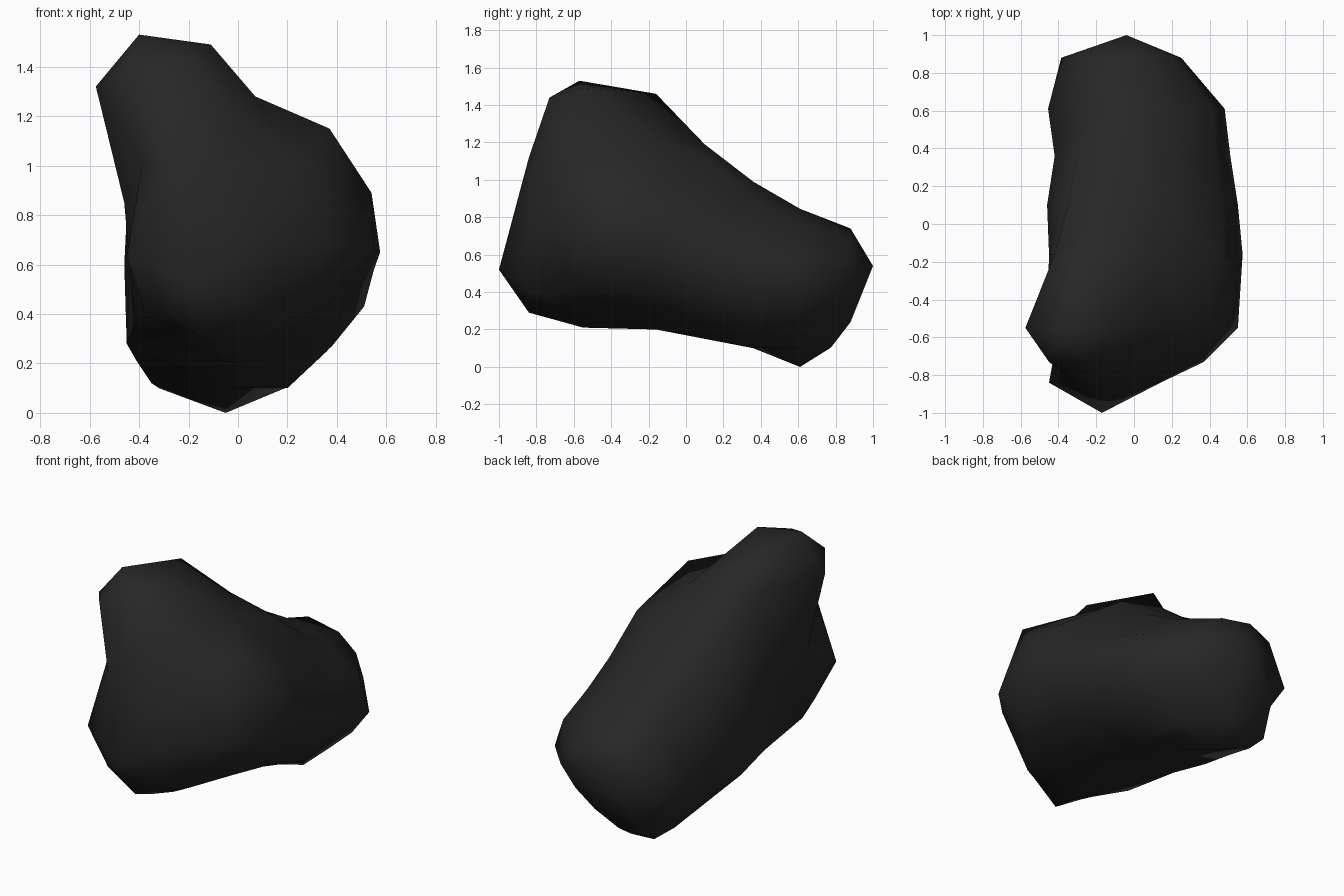
import bpy, bmesh, math

if "Cube" in bpy.data.objects:
    bpy.data.objects.remove(bpy.data.objects["Cube"])

# Cross-sections (x, z) from front to back, anticlockwise from the underside:
# bottom, low right, right, shoulder, neck, crown, crown left, left, low left
stations = [-0.84, -0.73, -0.55, -0.16, 0.1, 0.36, 0.61, 0.88]
sections = [
    [(-.12, .29), (.04, .42), (.14, .66), (.06, .86), (-.06, 1.0), (-.20, 1.12), (-.31, 1.0), (-.45, .63), (-.31, .41)],
    [(-.08, .26), (.18, .37), (.37, .68), (.22, 1.0), (.00, 1.22), (-.22, 1.44), (-.45, 1.38), (-.43, .72), (-.38, .42)],
    [(-.06, .21), (.36, .43), (.55, .66), (.37, 1.15), (.07, 1.28), (-.11, 1.49), (-.575, 1.32), (-.46, .85), (-.42, .38)],
    [(.00, .20), (.40, .37), (.575, .65), (.45, .97), (.10, 1.22), (-.28, 1.46), (-.42, 1.32), (-.45, .80), (-.43, .33)],
    [(-.02, .15), (.38, .27), (.55, .58), (.46, .77), (.18, 1.12), (-.12, 1.19), (-.35, 1.13), (-.46, .60), (-.45, .28)],
    [(-.03, .10), (.20, .10), (.51, .43), (.43, .68), (.20, .91), (-.06, .99), (-.30, .94), (-.42, .50), (-.41, .21)],
    [(-.05, .00), (.36, .25), (.48, .41), (.42, .59), (.20, .77), (-.06, .845), (-.26, .79), (-.455, .40), (-.35, .12)],
    [(.00, .24), (.15, .34), (.25, .46), (.20, .60), (.08, .70), (-.13, .74), (-.27, .67), (-.385, .41), (-.28, .25)],
]

# Boulder: loft the sections and close both ends to a blunt point
bm = bmesh.new()
rings = [[bm.verts.new((x, y, z)) for x, z in sec] for y, sec in zip(stations, sections)]
n = len(rings[0])
for a, b in zip(rings, rings[1:]):
    for i in range(n):
        j = (i + 1) % n
        bm.faces.new((a[i], a[j], b[j], b[i]))
for ring, tip in ((rings[0], (-.17, -1.0, .52)), (rings[-1], (-.04, 1.0, .54))):
    t = bm.verts.new(tip)
    for i in range(n):
        bm.faces.new((t, ring[i], ring[(i + 1) % n]))


def split_edge(a, b, co):
    """Add a corner on the edge a-b and move it to co."""
    _, v = bmesh.utils.edge_split(bm.edges.get((a, b)), a, 0.5)
    v.co = co
    return v


# Extra corners: peak, right bulge, underside of the back end
split_edge(rings[2][5], rings[2][6], (-.40, -.57, 1.53))
split_edge(rings[2][3], rings[3][3], (.54, -.30, .89))
split_edge(rings[6][0], rings[6][1], (.19, .63, .10))
split_edge(rings[6][0], rings[7][0], (-.08, .78, .11))
split_edge(rings[6][8], rings[7][8], (-.32, .77, .10))

# Hollow under the peak on the left
hollow = split_edge(rings[1][6], rings[1][7], (-.385, -.74, 1.02))
for a, b in ((hollow, rings[0][7]), (hollow, rings[0][6])):
    bmesh.ops.connect_verts(bm, verts=[a, b])

bmesh.ops.triangulate(bm, faces=bm.faces[:], quad_method='SHORT_EDGE')
bmesh.ops.recalc_face_normals(bm, faces=bm.faces[:])
mesh = bpy.data.meshes.new("boulder")
bm.to_mesh(mesh)
bm.free()
boulder = bpy.data.objects.new("boulder", mesh)
bpy.context.collection.objects.link(boulder)

# Dark stone
stone = bpy.data.materials.new("dark_stone")
stone.diffuse_color = (0.02, 0.02, 0.02, 1)
stone.use_nodes = True
stone.node_tree.nodes["Principled BSDF"].inputs["Base Color"].default_value = stone.diffuse_color
mesh.materials.append(stone)

bpy.context.view_layer.objects.active = boulder
boulder.select_set(True)
bpy.ops.object.shade_smooth_by_angle(angle=math.radians(60))
